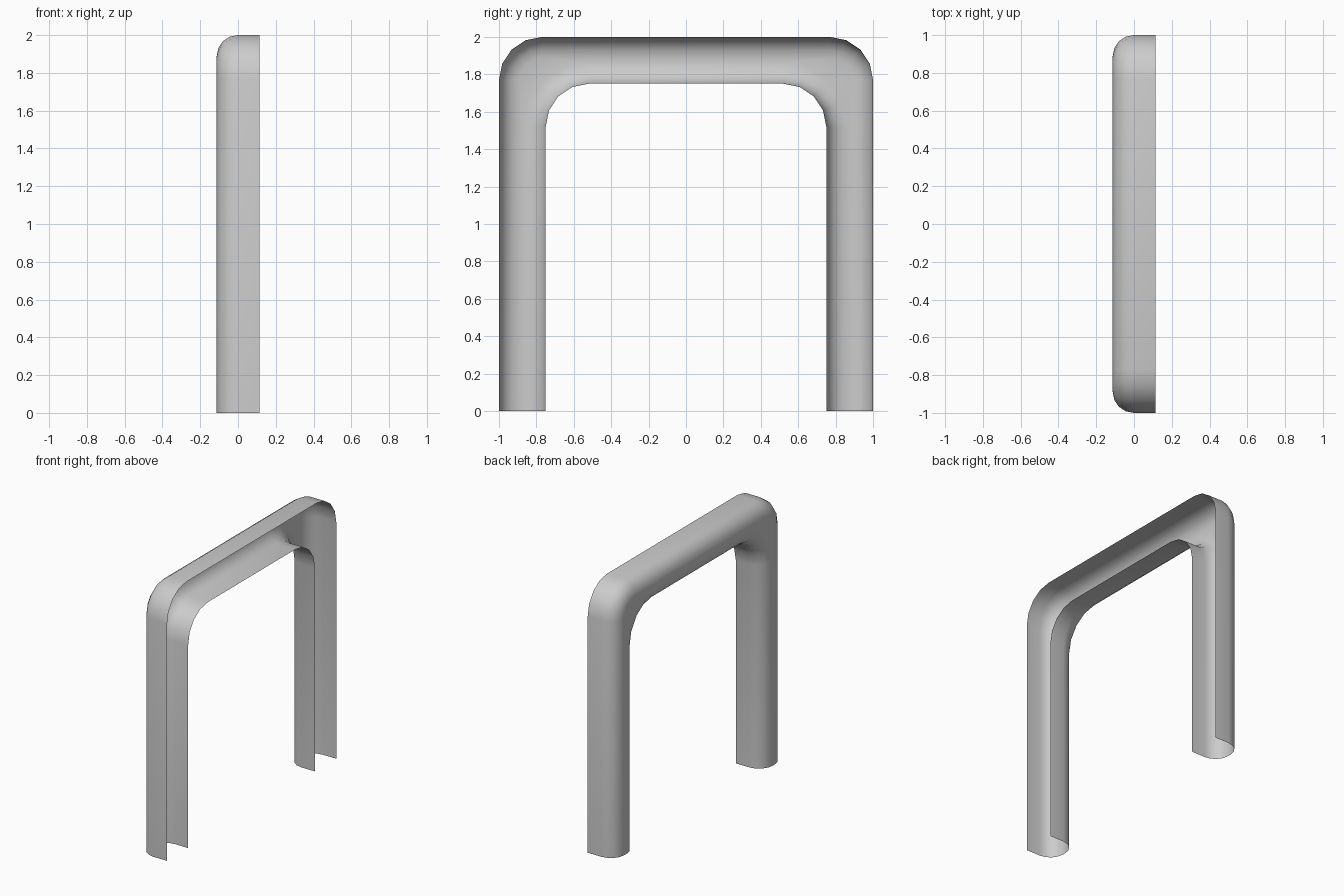
import bpy
import bmesh
from math import sin, cos, pi

cube = bpy.data.objects.get("Cube")
if cube:
    bpy.data.objects.remove(cube)

HALF_DEPTH = 0.113   # half of the channel depth along x
EDGE = 0.112         # rounding between side walls and closed face
BEND = 0.23          # corner radius of the arch outlines
STEPS = 4

grey = bpy.data.materials.new("light_grey")
grey.use_nodes = True
colour = (0.6, 0.6, 0.6, 1)
grey.diffuse_color = colour
grey.node_tree.nodes["Principled BSDF"].inputs["Base Color"].default_value = colour


def outline(half_width, height, radius):
    """Arch path in (y, z): up one leg, round both corners, down the other."""
    cy, cz = half_width - radius, height - radius
    arc = [(cy + radius * cos(a), cz + radius * sin(a))
           for a in (pi / 2 * i / STEPS for i in range(STEPS + 1))]
    half = [(half_width, 0)] + arc
    return half + [(-y, z) for y, z in reversed(half)]


# Channel section as (x, inset from wall): open edge, then rounded to the closed face
section = [(HALF_DEPTH, 0)]
for i in range(STEPS + 1):
    a = pi / 2 * i / STEPS
    section.append((-HALF_DEPTH + EDGE * (1 - sin(a)), EDGE * (1 - cos(a))))

rails = [(x, outline(1 - d, 2 - d, BEND - d)) for x, d in section]
rails += [(x, outline(0.75 + d, 1.75 + d, BEND + d)) for x, d in reversed(section)]

# Skin the rails into one open channel
bm = bmesh.new()
grid = [[bm.verts.new((x, y, z)) for y, z in path] for x, path in rails]
for a, b in zip(grid, grid[1:]):
    for i in range(len(a) - 1):
        bm.faces.new((a[i], a[i + 1], b[i + 1], b[i]))

# Turn the skin so the top of the arch faces up
bm.normal_update()
top = max(bm.faces, key=lambda f: f.calc_center_median().z)
if top.normal.z < 0:
    bmesh.ops.reverse_faces(bm, faces=bm.faces[:])

mesh = bpy.data.meshes.new("arch_channel")
bm.to_mesh(mesh)
bm.free()
mesh.materials.append(grey)
arch = bpy.data.objects.new("arch_channel", mesh)
bpy.context.collection.objects.link(arch)

bpy.ops.object.select_all(action="DESELECT")
arch.select_set(True)
bpy.context.view_layer.objects.active = arch
bpy.ops.object.shade_smooth_by_angle(angle=pi / 4)
